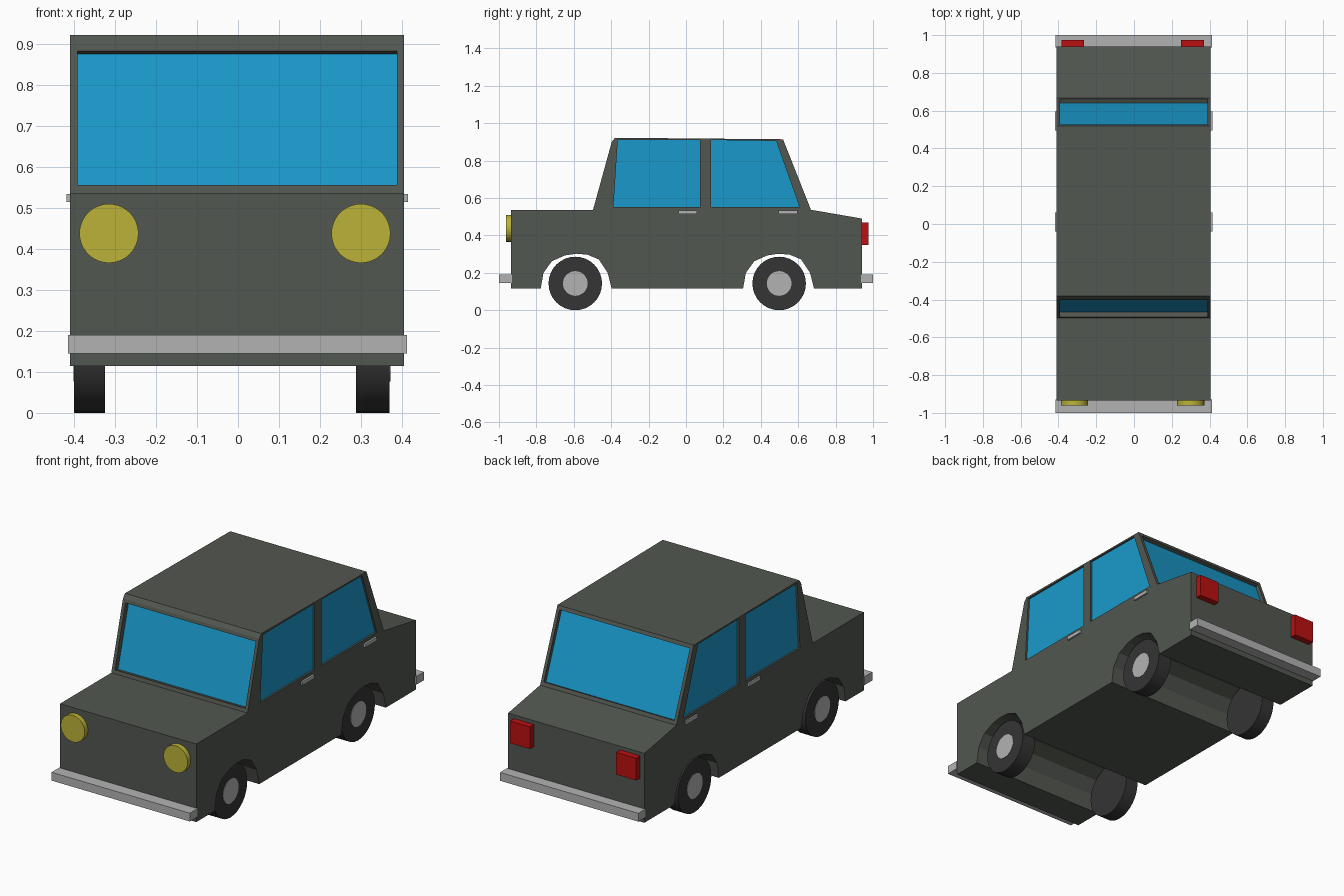
import bpy, bmesh, math
from mathutils import Vector

if "Cube" in bpy.data.objects:
    bpy.data.objects.remove(bpy.data.objects["Cube"])


def material(name, rgb):
    m = bpy.data.materials.new(name)
    m.diffuse_color = (*rgb, 1)
    m.use_nodes = True
    m.node_tree.nodes["Principled BSDF"].inputs["Base Color"].default_value = m.diffuse_color
    return m


PAINT = material("dark_grey_paint", (0.085, 0.095, 0.08))
GLASS = material("blue_glass", (0.01, 0.32, 0.6))
RUBBER = material("rubber", (0.035, 0.035, 0.035))
METAL = material("light_metal", (0.45, 0.45, 0.45))
YELLOW = material("yellow_lamp", (0.5, 0.45, 0.04))
RED = material("red_lamp", (0.5, 0.005, 0.005))


def prism(name, pts, vec, mat=None):
    """Extrude a planar outline along vec into a closed solid."""
    bm = bmesh.new()
    face = bm.faces.new([bm.verts.new(p) for p in pts])
    ext = bmesh.ops.extrude_face_region(bm, geom=[face], use_keep_orig=True)
    new = [g for g in ext["geom"] if isinstance(g, bmesh.types.BMVert)]
    bmesh.ops.translate(bm, verts=new, vec=vec)
    bmesh.ops.recalc_face_normals(bm, faces=bm.faces)
    me = bpy.data.meshes.new(name)
    bm.to_mesh(me)
    bm.free()
    ob = bpy.data.objects.new(name, me)
    bpy.context.collection.objects.link(ob)
    if mat:
        me.materials.append(mat)
    return ob


def box(name, x, y, z, mat):
    pts = [(x[0], y[0], z[0]), (x[1], y[0], z[0]), (x[1], y[1], z[0]), (x[0], y[1], z[0])]
    return prism(name, pts, (0, 0, z[1] - z[0]), mat)


def cylinder(name, loc, radius, depth, axis, mat, sides=32):
    rot = (0, math.pi / 2, 0) if axis == "x" else (math.pi / 2, 0, 0)
    bpy.ops.mesh.primitive_cylinder_add(vertices=sides, radius=radius, depth=depth,
                                        location=loc, rotation=rot)
    ob = bpy.context.object
    ob.name = name
    ob.data.materials.append(mat)
    bpy.ops.object.shade_smooth_by_angle(angle=math.radians(30))
    return ob


def arch(cy):
    """Wheel arch outline, running from front to rear."""
    shape = [(-0.19, 0.115), (-0.175, 0.2), (-0.13, 0.262), (-0.06, 0.293), (0, 0.302),
             (0.06, 0.297), (0.12, 0.272), (0.168, 0.2), (0.19, 0.115)]
    return [(cy + y, z) for y, z in shape]


# Body shell: side profile extruded across the width
L, R = -0.41, 0.405
profile = [(-0.935, 0.115)] + arch(-0.587) + arch(0.495) + [
    (0.941, 0.115), (0.941, 0.49), (0.668, 0.537), (0.519, 0.914),
    (-0.38, 0.922), (-0.397, 0.9), (-0.497, 0.537), (-0.935, 0.537)]
body = prism("body", [(L, y, z) for y, z in profile], (R - L, 0, 0), PAINT)


def window(name, pts, normal, depth):
    """Cut a recess into the body and set a glass pane at its bottom."""
    n = Vector(normal).normalized()
    pts = [Vector(p) for p in pts]
    cutter = prism(name + "_cutter", [p + n * 0.03 for p in pts], -n * (0.034 + depth))
    mod = body.modifiers.new(name, "BOOLEAN")
    mod.operation, mod.solver, mod.object = "DIFFERENCE", "EXACT", cutter
    bpy.context.view_layer.objects.active = body
    bpy.ops.object.modifier_apply(modifier=name)
    bpy.data.objects.remove(cutter)
    prism(name, [p - n * depth for p in pts], -n * 0.004, GLASS)


# Side windows
front_pane = [(-0.388, 0.552), (-0.365, 0.91), (0.076, 0.91), (0.076, 0.552)]
rear_pane = [(0.134, 0.552), (0.134, 0.91), (0.482, 0.905), (0.607, 0.552)]
for side, x, nx in (("left", L, -1), ("right", R, 1)):
    window(side + "_front_window", [(x, y, z) for y, z in front_pane], (nx, 0, 0), 0.01)
    window(side + "_rear_window", [(x, y, z) for y, z in rear_pane], (nx, 0, 0), 0.01)


def sloped(a, b, z0, z1):
    """Window quad lying on the body slope from a (low) to b (high)."""
    at = lambda z: a[0] + (b[0] - a[0]) * (z - a[1]) / (b[1] - a[1])
    return [(-0.392, at(z0), z0), (0.388, at(z0), z0), (0.388, at(z1), z1), (-0.392, at(z1), z1)]


# Windscreen and rear window
window("windscreen", sloped((-0.497, 0.537), (-0.397, 0.9), 0.556, 0.883),
       (0, -0.363, 0.1), 0.028)
window("rear_screen", sloped((0.668, 0.537), (0.519, 0.914), 0.556, 0.895),
       (0, 0.377, 0.149), 0.02)

# Wheels with flush hubs on the outer side
for side, x0, x1, out in (("left", -0.4, -0.325, -1), ("right", 0.288, 0.37, 1)):
    for end, y in (("front", -0.592), ("rear", 0.498)):
        cylinder(f"{end}_{side}_tyre", ((x0 + x1) / 2, y, 0.143), 0.143, x1 - x0, "x", RUBBER)
        outer = x1 if out > 0 else x0
        cylinder(f"{end}_{side}_hub", (outer - out * 0.008, y, 0.143), 0.066, 0.02, "x", METAL)

# Bumpers
box("front_bumper", (-0.415, 0.412), (-1.0, -0.93), (0.145, 0.19), METAL)
box("rear_bumper", (-0.415, 0.412), (0.935, 1.0), (0.145, 0.19), METAL)

# Headlamps and tail lamps
for side, x in (("left", -0.315), ("right", 0.3)):
    cylinder(side + "_headlamp", (x, -0.947, 0.438), 0.072, 0.03, "y", YELLOW, 48)
for side, x in (("left", -0.325), ("right", 0.31)):
    box(side + "_tail_lamp", (x - 0.06, x + 0.06), (0.935, 0.975), (0.35, 0.47), RED)

# Door handles
for end, y in (("front", 0.01), ("rear", 0.545)):
    box(end + "_left_handle", (-0.418, L + 0.005), (y - 0.05, y + 0.05), (0.515, 0.534), METAL)
    box(end + "_right_handle", (R - 0.005, 0.415), (y - 0.05, y + 0.05), (0.515, 0.534), METAL)
